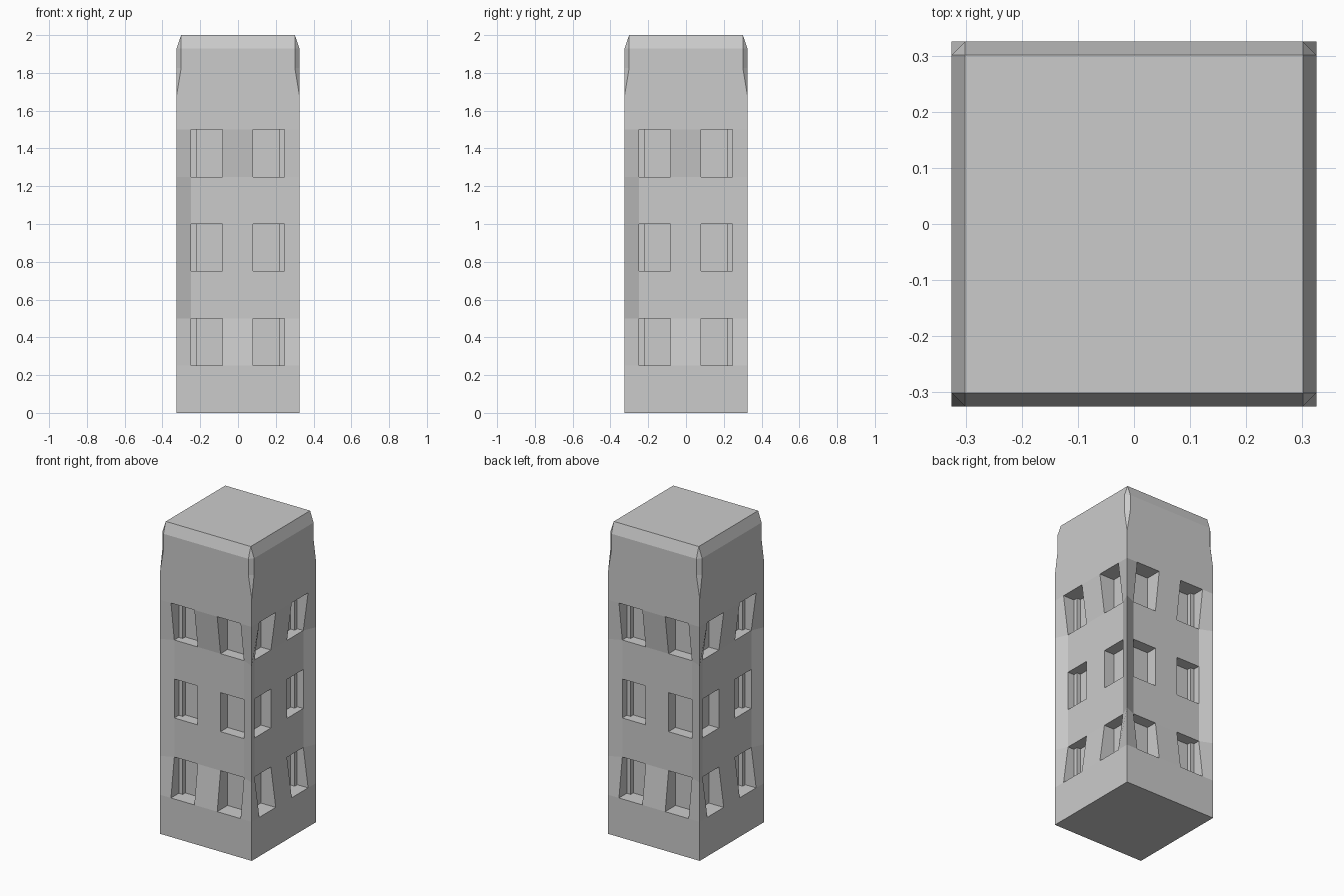
import bpy, bmesh
from mathutils import Matrix, Vector
from math import pi

if "Cube" in bpy.data.objects:
    bpy.data.objects.remove(bpy.data.objects["Cube"])

H = 0.325          # half width of the tower
D = 0.034          # dish of the wall between the window rows
P = 0.105          # depth of the window panes behind the wall plane
B = 0.301          # inner edge of the corner chamfer
US = [-H, -0.248, -0.082, 0.08, 0.246, H]
ZS = [0, 0.25, 0.5, 0.75, 1.0, 1.25, 1.5]

bm = bmesh.new()


def wall_point(i, j):
    dished = 0 < i < 5 and 2 <= j <= 5
    return (US[i], -H + (D if dished else 0), ZS[j])


def build_side(turn):
    def face(*pts):
        bm.faces.new([bm.verts.new(turn @ Vector(p)) for p in pts])

    # wall panels, with a recessed window in alternate cells
    for j in range(6):
        for i in range(5):
            ring = [wall_point(i, j), wall_point(i + 1, j),
                    wall_point(i + 1, j + 1), wall_point(i, j + 1)]
            if i in (1, 3) and j in (1, 3, 5):
                pane = [(x, -H + P, z) for x, y, z in ring]
                face(*pane)
                for a in range(4):
                    b = (a + 1) % 4
                    face(ring[a], ring[b], pane[b], pane[a])
            else:
                face(*ring)

    # top wall, sloped roof edge and corner facet
    face(*[wall_point(i, 6) for i in range(6)],
         (H, -H, 1.68), (B, -H, 1.825), (B, -H, 1.93),
         (-B, -H, 1.93), (-B, -H, 1.825), (-H, -H, 1.68))
    face((-B, -H, 1.93), (B, -H, 1.93), (B, -B, 2), (-B, -B, 2))
    face((H, -H, 1.68), (H, -B, 1.825), (B, -H, 1.825))
    face((B, -H, 1.825), (H, -B, 1.825), (H, -B, 1.93), (B, -H, 1.93))
    face((B, -H, 1.93), (H, -B, 1.93), (B, -B, 2))


for k in range(4):
    build_side(Matrix.Rotation(k * pi / 2, 3, 'Z'))

# flat roof and underside
for r, z in ((B, 2), (H, 0)):
    bm.faces.new([bm.verts.new((x, y, z))
                  for x, y in ((-r, -r), (r, -r), (r, r), (-r, r))])

bmesh.ops.remove_doubles(bm, verts=bm.verts, dist=0.0005)
# the four sides have slightly uneven window margins, so weld near corners only
bmesh.ops.recalc_face_normals(bm, faces=bm.faces)
mesh = bpy.data.meshes.new("tower_block")
bm.to_mesh(mesh)
bm.free()
bpy.context.collection.objects.link(bpy.data.objects.new("tower_block", mesh))
